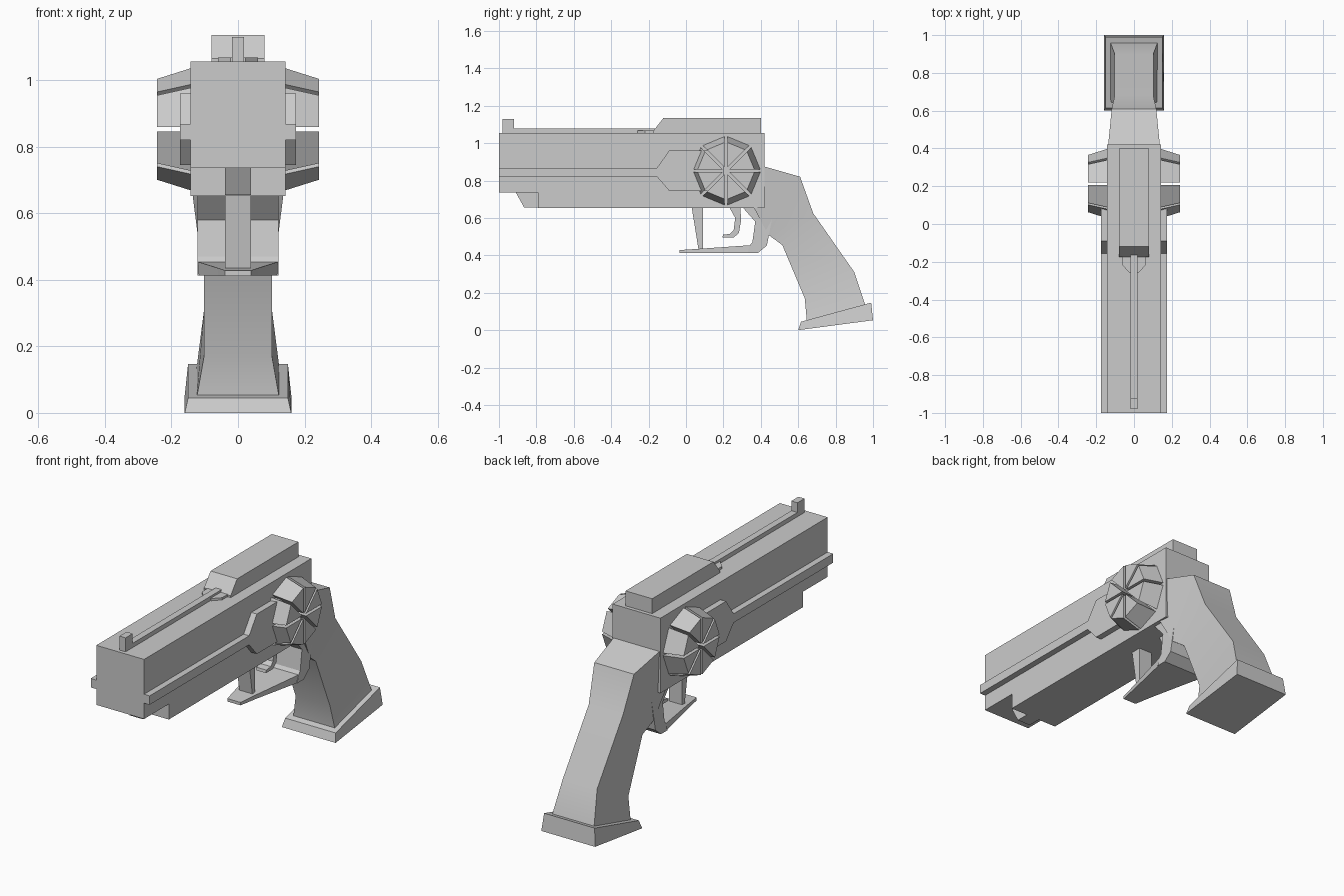
import bpy, bmesh, math

if "Cube" in bpy.data.objects:
    bpy.data.objects.remove(bpy.data.objects["Cube"])


def make(name, bm):
    bmesh.ops.recalc_face_normals(bm, faces=bm.faces)
    me = bpy.data.meshes.new(name)
    bm.to_mesh(me)
    bm.free()
    ob = bpy.data.objects.new(name, me)
    bpy.context.collection.objects.link(ob)
    return ob


def loft(name, rings):
    """Closed skin through rings with equal point counts."""
    bm = bmesh.new()
    vs = [[bm.verts.new(p) for p in r] for r in rings]
    n = len(rings[0])
    for a, b in zip(vs, vs[1:]):
        for i in range(n):
            j = (i + 1) % n
            bm.faces.new((a[i], a[j], b[j], b[i]))
    bm.faces.new(vs[0][::-1])
    bm.faces.new(vs[-1])
    return make(name, bm)


def side_profile(name, pts, x0, x1):
    """Extrude a (y, z) outline between two x positions."""
    return loft(name, [[(x, y, z) for y, z in pts] for x in (x0, x1)])


def box(name, hw, y0, y1, z0, z1):
    return side_profile(name, [(y0, z0), (y1, z0), (y1, z1), (y0, z1)], -hw, hw)


def section(front, back, hw):
    return [(-hw, *front), (hw, *front), (hw, *back), (-hw, *back)]


# Body: one stepped block
side_profile("body", [(-1, .735), (-.79, .735), (-.79, .652), (.42, .652),
                      (.42, 1.055), (-1, 1.055)], -.142, .142)
side_profile("underbarrel_wedge", [(-.91, .736), (-.865, .655), (-.785, .655),
                                   (-.785, .736)], -.039, .039)

# Top housing and sights
side_profile("top_housing", [(-.175, 1.05), (-.175, 1.065), (-.12, 1.135),
                             (.4, 1.135), (.4, 1.05)], -.079, .079)
box("sight_rail", .018, -.95, -.15, 1.05, 1.078)
box("front_sight", .018, -.98, -.92, 1.05, 1.13)
plate = [(-.06, -.16), (-.06, -.22), (-.022, -.26),
         (.022, -.26), (.06, -.22), (.06, -.16)]
loft("rail_foot", [[(x, y, z) for x, y in plate] for z in (1.05, 1.067)])

# Side rails and eight-part wedge knobs
rail = [(-1, .82), (-.155, .82), (-.09, .745), (.2, .745),
        (.2, .96), (-.09, .96), (-.155, .868), (-1, .868)]
CY, CZ, GAP = .214, .852, .007
for s, side in ((-1, "left"), (1, "right")):
    side_profile("side_rail_" + side, rail, s * .135, s * .175)
    for i in range(8):
        a, b = math.radians(45 * i), math.radians(45 * i + 45)
        m = (a + b) / 2
        off = GAP / math.sin(math.pi / 8)
        oy, oz = CY + off * math.cos(m), CZ + off * math.sin(m)
        rings = []
        for x, r in ((.135, .187), (.243, .153)):
            r -= off
            rings.append([(s * x, oy, oz),
                          (s * x, oy + r * math.cos(a), oz + r * math.sin(a)),
                          (s * x, oy + r * math.cos(b), oz + r * math.sin(b))])
        loft(f"knob_wedge_{side}_{i}", rings)

# Grip, lofted along its bend
grip = loft("grip", [section((.36, .66), (.415, .876), .137),
                     section((.44, .51), (.61, .82), .118),
                     section((.515, .455), (.68, .625), .102),
                     section((.635, .17), (.90, .31), .102),
                     section((.647, .04), (.96, .13), .125)])
grip.data.shade_smooth()
bpy.context.view_layer.objects.active = grip
grip.select_set(True)
bpy.ops.object.shade_smooth_by_angle(angle=math.radians(30))

# Grip foot plate
loft("grip_base", [section((.6, 0), (1.0, .053), .16),
                   section((.615, .045), (.99, .147), .15)])

# Trigger guard: rear block and tapering floor
side_profile("guard_rear", [(.3, .66), (.37, .58), (.355, .47), (.34, .452),
                            (.33, .413), (.385, .413), (.432, .452),
                            (.478, .685), (.4, .69)], -.121, .121)
loft("guard_floor", [
    [(-.039, -.035, .412), (.039, -.035, .412), (.039, -.035, .428), (-.039, -.035, .428)],
    [(-.06, .07, .413), (.06, .07, .413), (.06, .07, .435), (-.06, .07, .435)],
    [(-.121, .345, .413), (.121, .345, .413), (.121, .345, .454), (-.121, .345, .454)]])
side_profile("guard_post", [(.03, .66), (.067, .43), (.09, .43), (.09, .66)],
             -.039, .039)

# Trigger
side_profile("trigger", [(.23, .66), (.263, .6), (.255, .535), (.235, .515),
                         (.198, .51), (.195, .495), (.255, .495), (.283, .52),
                         (.295, .59), (.29, .66)], -.03, .03)
